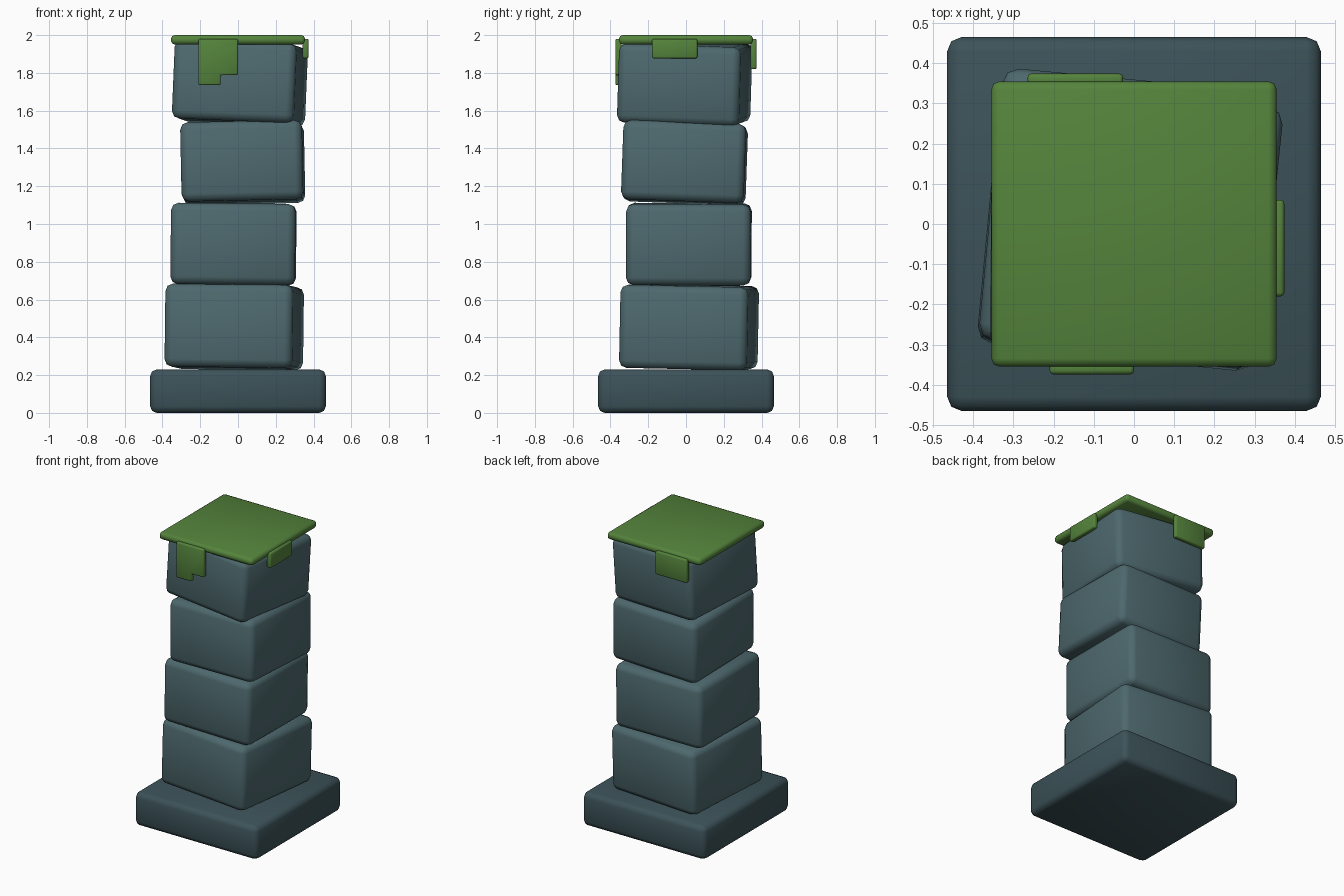
import bpy, bmesh
from math import radians
from mathutils import Matrix

if "Cube" in bpy.data.objects:
    bpy.data.objects.remove(bpy.data.objects["Cube"])


def material(name, rgb):
    m = bpy.data.materials.new(name)
    m.diffuse_color = (*rgb, 1)
    m.use_nodes = True
    m.node_tree.nodes["Principled BSDF"].inputs["Base Color"].default_value = m.diffuse_color
    return m


dark_stone = material("dark_stone", (0.045, 0.085, 0.10))
stone = material("stone", (0.075, 0.14, 0.155))
moss = material("moss", (0.09, 0.23, 0.045))


def finish(name, bm, bevel, mat, segments=2):
    """Round all edges, shade smooth and make the object."""
    bmesh.ops.recalc_face_normals(bm, faces=bm.faces)
    bmesh.ops.bevel(bm, geom=bm.edges[:], offset=bevel, segments=segments,
                    profile=0.5, affect='EDGES', clamp_overlap=True)
    for f in bm.faces:
        f.smooth = True
    me = bpy.data.meshes.new(name)
    bm.to_mesh(me)
    bm.free()
    me.materials.append(mat)
    ob = bpy.data.objects.new(name, me)
    bpy.context.collection.objects.link(ob)
    return ob


def block(name, center, size, bevel, mat, tilt=(0, 0, 0)):
    bm = bmesh.new()
    bmesh.ops.create_cube(bm, size=1, matrix=Matrix.Diagonal((*size, 1)))
    ob = finish(name, bm, bevel, mat)
    ob.location = center
    ob.rotation_euler = [radians(a) for a in tilt]
    return ob


def drip(name, outline, origin, yaw):
    """Flat moss patch: outline of (across, z), extruded outward at the lid edge."""
    bm = bmesh.new()
    face = bm.faces.new([bm.verts.new((a, -0.374, z)) for a, z in outline])
    ext = bmesh.ops.extrude_face_region(bm, geom=[face])
    verts = [v for v in ext["geom"] if isinstance(v, bmesh.types.BMVert)]
    bmesh.ops.translate(bm, verts=verts, vec=(0, 0.032, 0))
    ob = finish(name, bm, 0.009, moss)
    ob.location = origin
    ob.rotation_euler.z = radians(yaw)


# plinth
block("plinth", (0, 0, 0.115), (0.93, 0.93, 0.23), 0.035, dark_stone)

# loosely stacked, slightly turned and tilted stones
stones = [
    ((-0.02, 0.016, 0.455), (0.68, 0.68, 0.44), (-1.2, 0.6, -5.4)),
    ((-0.024, 0.015, 0.893), (0.66, 0.66, 0.43), (-0.3, 0.6, -0.5)),
    ((0.025, -0.008, 1.325), (0.645, 0.65, 0.42), (-2.0, -1.2, -1.0)),
    ((0.01, -0.007, 1.747), (0.65, 0.65, 0.42), (-2.0, 2.2, -6.0)),
]
for i, (c, s, t) in enumerate(stones, 1):
    block(f"stone_{i}", c, s, 0.04, stone, t)

# moss cap and the patches hanging over its edge
block("moss_cap", (0, 0, 1.975), (0.71, 0.71, 0.05), 0.02, moss)
drip("moss_drip_front", [(-0.21, 1.735), (-0.092, 1.735), (-0.092, 1.788),
                         (0, 1.788), (0, 1.98), (-0.21, 1.98)], (0, 0, 0), 0)
drip("moss_drip_right", [(-0.18, 1.877), (0.06, 1.877), (0.06, 1.98), (-0.18, 1.98)],
     (0, 0, 0), 90)
drip("moss_drip_back", [(0.027, 1.82), (0.265, 1.82), (0.265, 1.98), (0.027, 1.98)],
     (0, 0, 0), 180)
